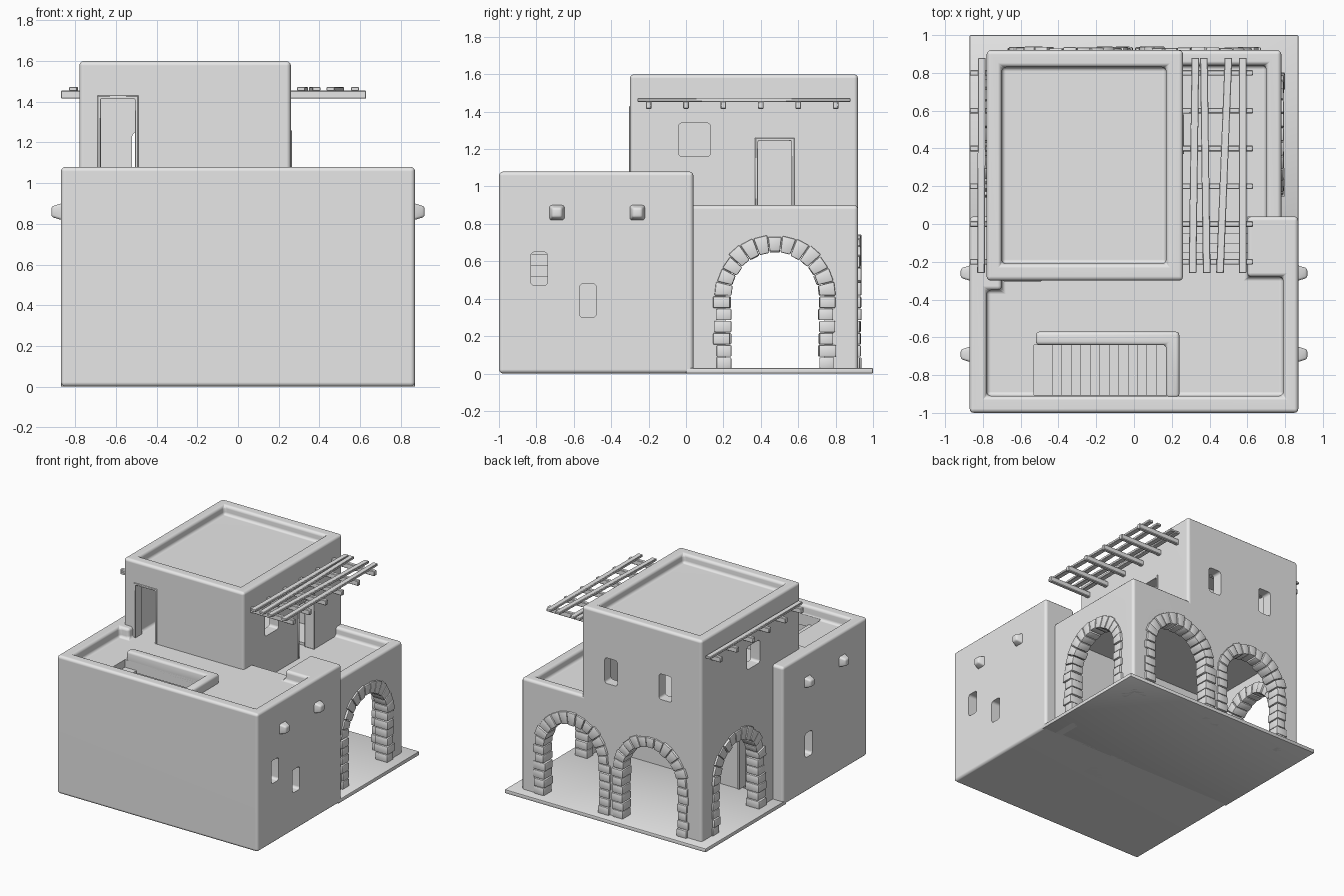
import bpy, bmesh, math, random
from mathutils import Matrix

random.seed(4)
if "Cube" in bpy.data.objects:
    bpy.data.objects.remove(bpy.data.objects["Cube"], do_unlink=True)

plaster = bpy.data.materials.new("pale_grey")
plaster.use_nodes = True
GREY = (0.8, 0.8, 0.8, 1)
plaster.diffuse_color = GREY
plaster.node_tree.nodes["Principled BSDF"].inputs["Base Color"].default_value = GREY

PLACE = {"x": lambda a, b, h: (h, a, b),
         "y": lambda a, b, h: (a, h, b),
         "z": lambda a, b, h: (a, b, h)}


def add_prism(bm, pts, lo, hi, axis):
    low = [bm.verts.new(PLACE[axis](a, b, lo)) for a, b in pts]
    top = [bm.verts.new(PLACE[axis](a, b, hi)) for a, b in pts]
    bm.faces.new(low)
    bm.faces.new(top)
    for i in range(len(pts)):
        j = (i + 1) % len(pts)
        bm.faces.new((low[i], low[j], top[j], top[i]))


def finish(bm, name):
    bmesh.ops.recalc_face_normals(bm, faces=bm.faces)
    mesh = bpy.data.meshes.new(name)
    bm.to_mesh(mesh)
    bm.free()
    obj = bpy.data.objects.new(name, mesh)
    bpy.context.collection.objects.link(obj)
    mesh.materials.append(plaster)
    return obj


def prism(name, pts, lo, hi, axis):
    bm = bmesh.new()
    add_prism(bm, pts, lo, hi, axis)
    return finish(bm, name)


def rect(a0, a1, b0, b1):
    return [(a0, b0), (a1, b0), (a1, b1), (a0, b1)]


def box(name, x0, x1, y0, y1, z0, z1):
    return prism(name, rect(x0, x1, y0, y1), z0, z1, "z")


def apply(obj, mod):
    with bpy.context.temp_override(object=obj, active_object=obj):
        bpy.ops.object.modifier_apply(modifier=mod.name)


def bevel(obj, width, segments=3):
    mod = obj.modifiers.new("rounding", "BEVEL")
    mod.width, mod.segments = width, segments
    mod.limit_method = "ANGLE"
    apply(obj, mod)
    return obj


def cut(obj, cutters):
    for c in cutters:
        c.hide_render = True
        mod = obj.modifiers.new("opening", "BOOLEAN")
        mod.operation, mod.solver, mod.object = "DIFFERENCE", "EXACT", c
        apply(obj, mod)


def discard(cutters):
    for c in cutters:
        bpy.data.objects.remove(c, do_unlink=True)


def opening(a0, a1, b0, b1, lo, hi, axis, r=0.02):
    # Rounded window or door cutter
    pts = []
    for k, (a, b) in enumerate(rect(a0 + r, a1 - r, b0 + r, b1 - r)):
        for s in range(4):
            t = math.pi + k * math.pi / 2 + s * math.pi / 6
            pts.append((a + r * math.cos(t), b + r * math.sin(t)))
    return prism("cutter", pts, lo, hi, axis)


# Arch sizes and places: centre along the wall, wall middle, axis
SPRING, INNER, OUTER = 0.415, 0.235, 0.325
ARCHES = [("right_arch", 0.475, 0.74, "x"), ("left_arch", 0.475, -0.74, "x"),
          ("back_arch_a", 0.34, 0.88, "y"), ("back_arch_b", -0.34, 0.88, "y")]


def arch_cutter(c, wall, axis):
    r = INNER + 0.03
    pts = [(c + r, -0.1)]
    pts += [(c + r * math.cos(math.pi * i / 24), SPRING + r * math.sin(math.pi * i / 24))
            for i in range(25)]
    pts.append((c - r, -0.1))
    return prism("cutter", pts, wall - 0.08, wall + 0.08, axis)


def stone_arch(name, c, wall, axis):
    bm = bmesh.new()

    def stone(pts):
        d = random.uniform(0.05, 0.06)
        add_prism(bm, pts, wall - d, wall + d, axis)

    courses, base = 6, 0.025
    h = (SPRING - base) / courses
    for side in (-1, 1):
        for i in range(courses):
            a = c + side * (INNER + random.uniform(-0.005, 0.005))
            b = c + side * (OUTER + random.uniform(-0.015, 0.01))
            stone(rect(a, b, base + i * h, base + (i + 1) * h - 0.003))
    n = 13
    for i in range(n):
        t0, t1 = math.pi * i / n + 0.006, math.pi * (i + 1) / n - 0.006
        r0 = INNER + random.uniform(-0.005, 0.005)
        r1 = OUTER + random.uniform(-0.012, 0.01)
        stone([(c + r * math.cos(t), SPRING + r * math.sin(t))
               for r, t in ((r0, t0), (r1, t0), (r1, t1), (r0, t1))])
    return bevel(finish(bm, name), 0.007, 2)


# Ground slab
bevel(box("ground_slab", -0.87, 0.87, 0, 1, 0, 0.03), 0.006, 2)

# Front block with its roof terrace
block = box("front_block", -0.87, 0.87, -1, 0.04, 0, 1.08)
terrace = [prism("cutter", [(-0.78, -0.91), (0.79, -0.91), (0.79, -0.28), (0.6, -0.28),
                            (0.6, 0.2), (-0.7, 0.2), (-0.7, -0.35), (-0.78, -0.35)],
                 1.0, 1.3, "z")]
cut(block, terrace)
bevel(block, 0.022)
arcade_door = box("cutter", -0.7, -0.48, -0.07, 0.2, 0.01, 0.45)
rooms = [box("cutter", -0.78, 0.78, -0.92, -0.24, 0.05, 0.92),
         box("cutter", -0.53, 0.17, -0.905, -0.64, 0.8, 1.3),
         box("cutter", 0.1, 0.6, -0.2, 0.2, 0.825, 1.3),
         opening(-0.83, -0.74, 0.47, 0.65, 0.7, 1, "x"),
         opening(-0.57, -0.48, 0.3, 0.48, 0.7, 1, "x"),
         opening(-0.32, -0.23, 0.27, 0.46, -1, -0.75, "x")]
cut(block, rooms + [arcade_door])

# Upper tower and low wing over the arcade
tower = box("tower", -0.78, 0.26, -0.3, 0.92, 0, 1.6)
wing = box("wing", 0.2, 0.78, -0.02, 0.92, 0, 0.9)
roofs = [box("cutter", -0.7, 0.17, -0.21, 0.83, 1.53, 1.8),
         box("cutter", 0.1, 0.7, -0.2, 0.84, 0.83, 1.3)]
cut(tower, roofs[:1])
cut(wing, roofs[1:])
for part in (tower, wing):
    bevel(part, 0.022)
shared = [box("cutter", -0.7, 0.7, 0.03, 0.84, -0.1, 0.8)]
shared += [arch_cutter(*a[1:]) for a in ARCHES]
upper = [box("cutter", -0.7, 0.18, -0.22, 0.84, 0.85, 1.48),
         box("cutter", -0.69, -0.49, -0.4, -0.15, 1.0, 1.43),
         box("cutter", 0.1, 0.4, 0.37, 0.58, 0.83, 1.26),
         opening(-0.04, 0.13, 1.16, 1.34, 0.1, 0.4, "x"),
         opening(0.2, 0.36, 1.16, 1.34, -0.9, -0.6, "x"),
         opening(-0.52, -0.41, 1.05, 1.25, 0.7, 1, "y"),
         opening(-0.05, 0.06, 1.05, 1.25, 0.7, 1, "y")]
cut(tower, shared + upper + [arcade_door])
cut(wing, shared)
discard(terrace + rooms + roofs + shared + upper + [arcade_door])

# Stone arches
for a in ARCHES:
    stone_arch(*a)


# Door frames
def door_frame(name, a0, a1, b0, b1, lo, hi, axis, t=0.016):
    pts = [(a0, b0), (a0, b1), (a1, b1), (a1, b0), (a1 - t, b0),
           (a1 - t, b1 - t), (a0 + t, b1 - t), (a0 + t, b0)]
    bevel(prism(name, pts, lo, hi, axis), 0.003, 1)


door_frame("terrace_door_frame", -0.69, -0.49, 1.0, 1.43, -0.305, -0.22, "y")
door_frame("balcony_door_frame", 0.37, 0.58, 0.83, 1.26, 0.18, 0.265, "x")
door_frame("arcade_door_frame", -0.7, -0.48, 0.03, 0.45, -0.03, 0.05, "y")


# Stairs: descending profiles
def stairs(name, start, first, run, top, rise, count, base, lo, hi, axis):
    pts, a = [(start, base)], start
    for i in range(count):
        b = first + run * i
        pts += [(a, top - rise * i), (b, top - rise * i)]
        a = b
    prism(name, pts + [(a, base)], lo, hi, axis)


stairs("stairwell_steps", -0.53, -0.43, 0.05, 0.94, 0.06, 15, 0.03, -0.91, -0.64, "y")
stairs("balcony_steps", -0.22, -0.15, 0.05, 0.965, 0.035, 4, 0.8, 0.25, 0.61, "x")

# Low wall around the stairwell
bevel(prism("stairwell_wall", [(-0.52, -0.64), (0.17, -0.64), (0.17, -0.92), (0.24, -0.92),
                               (0.24, -0.57), (-0.52, -0.57)], 0.95, 1.07, "z"), 0.018)

# Drain spouts on both sides
for side, label in ((1, "left"), (-1, "right")):
    for y, place in ((-0.69, "front"), (-0.26, "rear")):
        bm = bmesh.new()
        m = (Matrix.Translation((side * 0.88, y, 0.86))
             @ Matrix.Rotation(side * math.pi / 2, 4, "Y")
             @ Matrix.Rotation(math.pi / 4, 4, "Z"))
        bmesh.ops.create_cone(bm, cap_ends=True, segments=4, radius1=0.068,
                              radius2=0.036, depth=0.075, matrix=m)
        bevel(finish(bm, f"{place}_{label}_spout"), 0.012)

# Roof beams through the tower, with slats laid over both ends
for i in range(6):
    y = -0.2 + 0.2 * i
    bevel(box(f"roof_beam_{i + 1}", -0.87, 0.63, y - 0.015, y + 0.015, 1.415, 1.455), 0.004, 1)
for i, (a, b) in enumerate([(0.31, 0.325), (0.385, 0.37), (0.455, 0.5),
                            (0.575, 0.575), (-0.81, -0.805)]):
    w = 0.02
    bevel(prism(f"slat_{i + 1}", [(a - w, -0.26), (a + w, -0.26), (b + w, 0.88), (b - w, 0.88)],
                1.453, 1.472, "z"), 0.003, 1)

# Smooth rounded edges, keep sharp corners
for obj in bpy.context.scene.objects:
    if obj.type == "MESH":
        obj.select_set(True)
        bpy.context.view_layer.objects.active = obj
bpy.ops.object.shade_smooth_by_angle(angle=math.radians(40))
for obj in (block, tower, wing):
    obj.modifiers.new("even_shading", "WEIGHTED_NORMAL").keep_sharp = True
